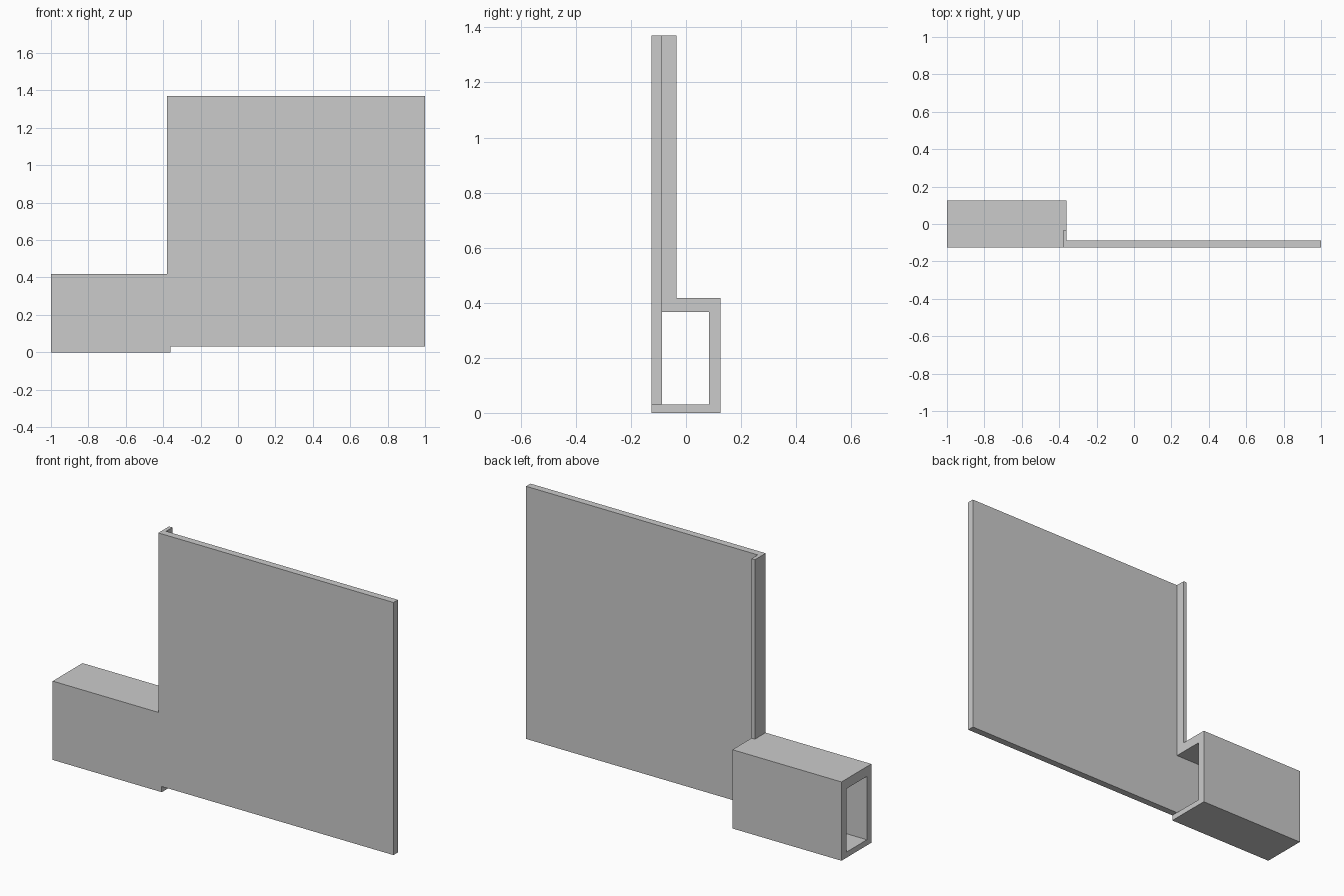
import bpy, bmesh, math
from mathutils import Vector

if "Cube" in bpy.data.objects:
    bpy.data.objects.remove(bpy.data.objects["Cube"])


def prism(name, outline, direction):
    """Extrude a flat closed outline along a direction vector."""
    bm = bmesh.new()
    face = bm.faces.new([bm.verts.new(p) for p in outline])
    res = bmesh.ops.extrude_face_region(bm, geom=[face])
    moved = [g for g in res["geom"] if isinstance(g, bmesh.types.BMVert)]
    bmesh.ops.translate(bm, verts=moved, vec=Vector(direction))
    bmesh.ops.recalc_face_normals(bm, faces=bm.faces[:])
    mesh = bpy.data.meshes.new(name)
    bm.to_mesh(mesh)
    bm.free()
    ob = bpy.data.objects.new(name, mesh)
    bpy.context.collection.objects.link(ob)
    return ob


FRONT, INNER = -0.125, -0.088          # front plate thickness
LEFT, TUBE_END, STEP = -1.0, -0.36, -0.38

# Front plate: tall panel joined with the front wall of the tube
plate_xz = [(LEFT, 0), (TUBE_END, 0), (TUBE_END, 0.03), (1, 0.03),
            (1, 1.37), (STEP, 1.37), (STEP, 0.418), (LEFT, 0.418)]
panel = prism("panel_with_tube", [(x, FRONT, z) for x, z in plate_xz],
              (0, INNER - FRONT, 0))

# Remaining three walls of the rectangular tube
channel_yz = [(INNER, 0), (0.125, 0), (0.125, 0.418), (INNER, 0.418),
              (INNER, 0.366), (0.084, 0.366), (0.084, 0.03), (INNER, 0.03)]
channel = prism("tube_channel", [(LEFT, y, z) for y, z in channel_yz],
                (TUBE_END - LEFT, 0, 0))

# Narrow return lip along the panel's left edge, above the tube
lip_xy = [(STEP, INNER), (TUBE_END, INNER), (TUBE_END, -0.035), (STEP, -0.035)]
lip = prism("edge_lip", [(x, y, 0.418) for x, y in lip_xy], (0, 0, 1.37 - 0.418))

# Weld the parts into one solid
bpy.context.view_layer.objects.active = panel
for part in (channel, lip):
    mod = panel.modifiers.new("join_" + part.name, 'BOOLEAN')
    mod.operation = 'UNION'
    mod.solver = 'EXACT'
    mod.object = part
    bpy.ops.object.modifier_apply(modifier=mod.name)
    bpy.data.objects.remove(part)

# Merge leftover coplanar seams
bm = bmesh.new()
bm.from_mesh(panel.data)
bmesh.ops.remove_doubles(bm, verts=bm.verts[:], dist=1e-5)
bmesh.ops.dissolve_limit(bm, angle_limit=math.radians(1),
                         verts=bm.verts[:], edges=bm.edges[:])
bm.to_mesh(panel.data)
bm.free()
